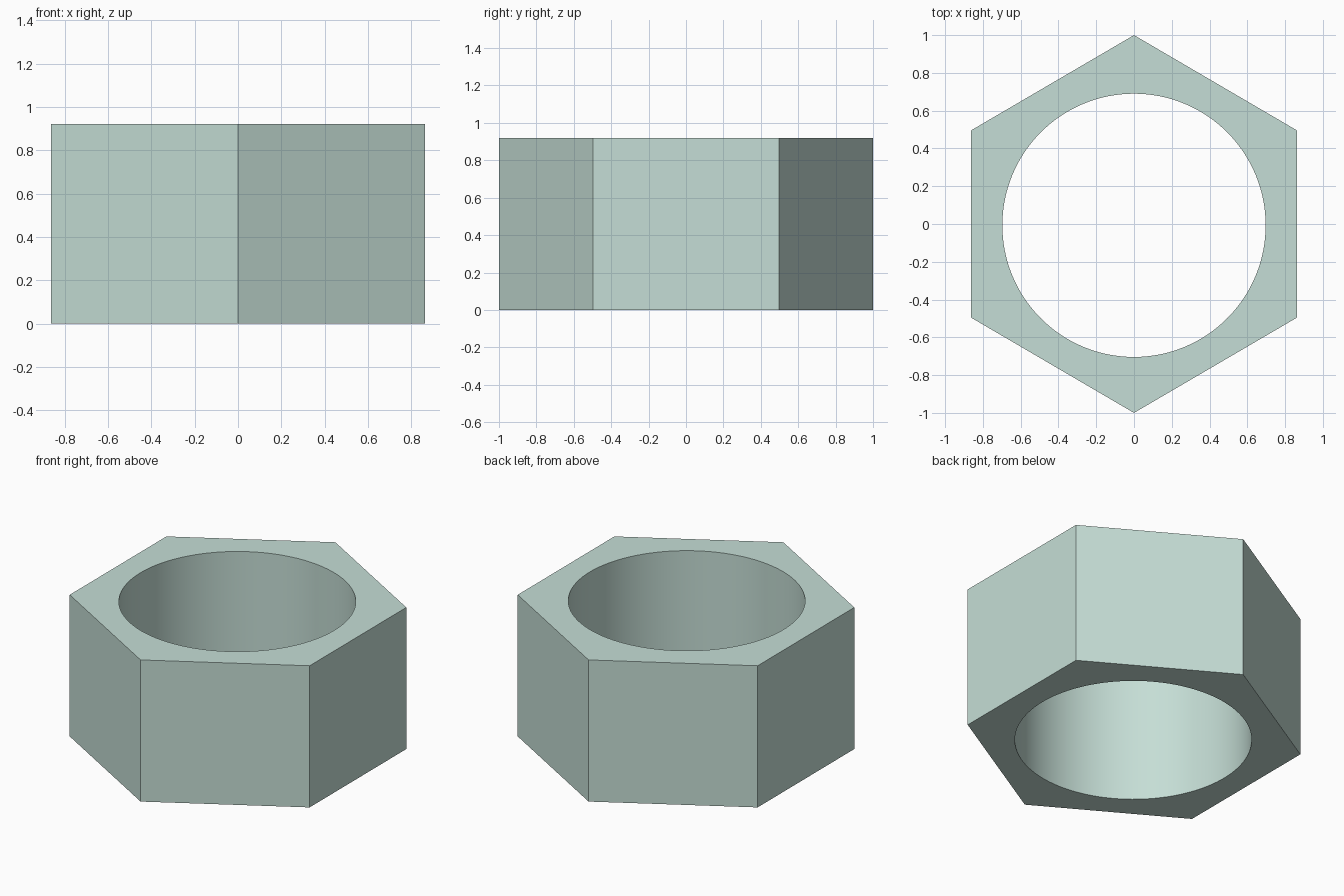
import bpy, bmesh
from math import sin, cos, pi, radians

if "Cube" in bpy.data.objects:
    bpy.data.objects.remove(bpy.data.objects["Cube"])

HEIGHT = 0.92
HALF_WIDTH, SIDE_Y, TIP_Y = 0.862, 0.496, 1.0
HOLE_RADIUS, HOLE_Y, HOLE_SEGMENTS = 0.697, -0.007, 128


def add_loop(bm, points):
    verts = [bm.verts.new((x, y, 0)) for x, y in points]
    return [bm.edges.new((a, b)) for a, b in zip(verts, verts[1:] + verts[:1])]


# Hexagonal outline and round bore
hexagon = [(0, TIP_Y), (-HALF_WIDTH, SIDE_Y), (-HALF_WIDTH, -SIDE_Y),
           (0, -TIP_Y), (HALF_WIDTH, -SIDE_Y), (HALF_WIDTH, SIDE_Y)]
bore = [(HOLE_RADIUS * cos(2 * pi * i / HOLE_SEGMENTS),
         HOLE_Y + HOLE_RADIUS * sin(2 * pi * i / HOLE_SEGMENTS))
        for i in range(HOLE_SEGMENTS)]

bm = bmesh.new()
edges = add_loop(bm, hexagon) + add_loop(bm, bore)
bmesh.ops.triangle_fill(bm, edges=edges, use_beauty=True)

# Extrude the ring upward, keeping the base face
base = bm.faces[:]
extruded = bmesh.ops.extrude_face_region(bm, geom=base, use_keep_orig=True)
top = [v for v in extruded["geom"] if isinstance(v, bmesh.types.BMVert)]
bmesh.ops.translate(bm, verts=top, vec=(0, 0, HEIGHT))
bmesh.ops.recalc_face_normals(bm, faces=bm.faces[:])

mesh = bpy.data.meshes.new("hex_nut")
bm.to_mesh(mesh)
bm.free()
nut = bpy.data.objects.new("hex_nut", mesh)
bpy.context.collection.objects.link(nut)

# Smooth bore, crisp outer edges
bpy.context.view_layer.objects.active = nut
nut.select_set(True)
bpy.ops.object.shade_smooth_by_angle(angle=radians(30))

# Pale green finish
green = bpy.data.materials.new("pale_green")
green.diffuse_color = (0.56, 0.73, 0.67, 1)
green.use_nodes = True
green.node_tree.nodes["Principled BSDF"].inputs["Base Color"].default_value = green.diffuse_color
mesh.materials.append(green)
